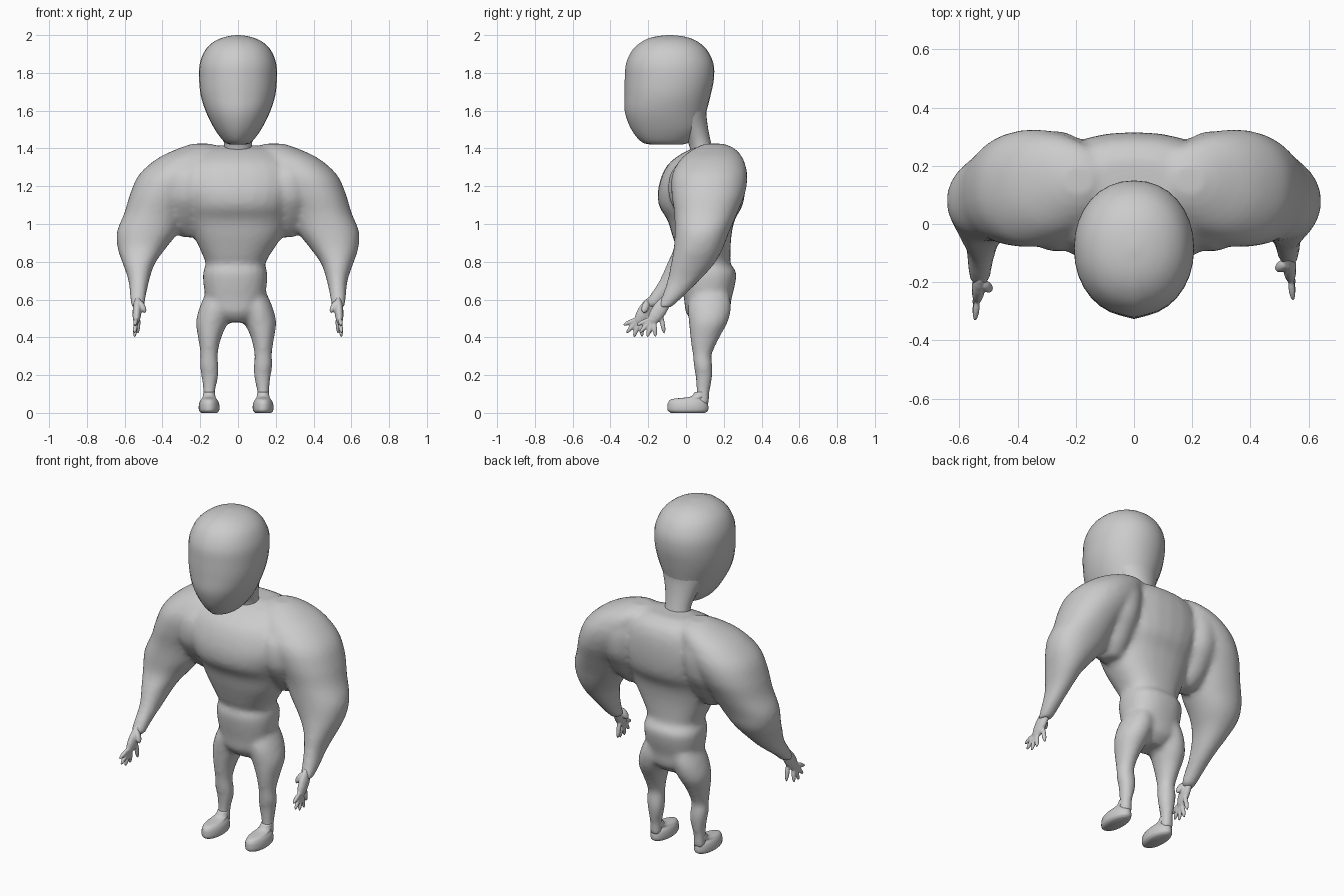
import bpy, bmesh, math
from mathutils import Vector, Matrix

if "Cube" in bpy.data.objects:
    bpy.data.objects.remove(bpy.data.objects["Cube"])

grey = bpy.data.materials.new("plain grey")
grey.use_nodes = True
COLOUR = (0.6, 0.6, 0.6, 1)
grey.diffuse_color = COLOUR
grey.node_tree.nodes["Principled BSDF"].inputs["Base Color"].default_value = COLOUR


def spline(a, b, c, d, t):
    return 0.5 * (2 * b + (c - a) * t + (2 * a - 5 * b + 4 * c - d) * t * t
                  + (3 * b - a - 3 * c + d) * t ** 3)


def loft(bm, stations, sides=28, steps=4, power=1.0, ridge=0.0):
    """Skin level rings; each station is (x, y, z, half width, half depth)."""
    p = [Vector(s) for s in stations]
    p = [p[0]] + p + [p[-1]]
    rows = [spline(*p[i:i + 4], k / steps)
            for i in range(len(p) - 3) for k in range(steps)] + [p[-1]]
    rings = []
    for x, y, z, rx, ry in rows:
        ring = []
        for k in range(sides):
            a = math.tau * k / sides
            c, s = math.cos(a), math.sin(a)
            push = ridge if s < -0.999 else 0
            ring.append(bm.verts.new((
                x + rx * math.copysign(abs(c) ** power, c),
                y + ry * math.copysign(abs(s) ** power, s) - push, z)))
        rings.append(ring)
    for lo, hi in zip(rings, rings[1:]):
        for k in range(sides):
            n = (k + 1) % sides
            bm.faces.new((lo[k], lo[n], hi[n], hi[k]))
    bm.faces.new(rings[0])
    bm.faces.new(rings[-1])


def ellipsoid(bm, a, b, wide, thick):
    """Stretched ball from a to b, thin across x."""
    a, b = Vector(a), Vector(b)
    axis = (b - a).normalized()
    side = axis.cross(Vector((1, 0, 0))).normalized()
    flat = side.cross(axis)
    rot = Matrix((flat, side, axis)).transposed().to_4x4()
    size = Matrix.Diagonal((thick, wide, (b - a).length / 2, 1))
    bmesh.ops.create_uvsphere(bm, u_segments=12, v_segments=8, radius=1,
                              matrix=Matrix.Translation((a + b) / 2) @ rot @ size)


def finish(bm, name, voxel=0, rounds=0):
    bmesh.ops.recalc_face_normals(bm, faces=bm.faces)
    for f in bm.faces:
        f.smooth = True
    mesh = bpy.data.meshes.new(name)
    bm.to_mesh(mesh)
    bm.free()
    mesh.materials.append(grey)
    ob = bpy.data.objects.new(name, mesh)
    bpy.context.collection.objects.link(ob)
    if voxel:
        mod = ob.modifiers.new("fuse", 'REMESH')
        mod.mode = 'VOXEL'
        mod.voxel_size = voxel
        mod.use_smooth_shade = True
    if rounds:
        mod = ob.modifiers.new("soften", 'SMOOTH')
        mod.factor = 0.5
        mod.iterations = rounds
    return ob


# Torso with chest, waist, belly roll and hips
body = bmesh.new()
loft(body, [(-.01, .11, .48, .06, .07), (-.015, .115, .53, .13, .115),
            (-.015, .115, .6, .153, .125), (-.015, .118, .68, .168, .142),
            (-.015, .118, .745, .17, .148), (-.013, .11, .785, .158, .128),
            (-.01, .1, .83, .175, .135), (0, .085, .93, .23, .155),
            (0, .08, 1.02, .265, .178), (0, .078, 1.1, .29, .222),
            (0, .085, 1.2, .32, .23), (0, .105, 1.31, .3, .205),
            (0, .135, 1.38, .24, .145), (0, .15, 1.415, .15, .07)], power=.85)

for s in (-1, 1):
    # Muscle joining chest, back and shoulder above the armpit
    loft(body, [(s * .255, .11, .93, .045, .05), (s * .265, .11, .98, .085, .1),
                (s * .27, .105, 1.06, .12, .155), (s * .27, .108, 1.15, .14, .2),
                (s * .26, .118, 1.27, .14, .2), (s * .22, .14, 1.37, .12, .13)])
    # Arm: shoulder, upper arm, elbow and forearm
    sway = .035 * s
    loft(body, [(s * .53, -.15 + sway, .56, .034, .04),
                (s * .53, -.11 + sway, .61, .042, .055),
                (s * .525, -.035 + sway * .6, .7, .055, .085),
                (s * .525, .025 + sway * .3, .79, .085, .115),
                (s * .51, .065, .87, .127, .13),
                (s * .478, .085, .96, .163, .145),
                (s * .438, .105, 1.06, .163, .168),
                (s * .393, .118, 1.16, .178, .195),
                (s * .335, .125, 1.26, .19, .2),
                (s * .27, .138, 1.345, .16, .165),
                (s * .21, .15, 1.398, .11, .11),
                (s * .19, .15, 1.425, .05, .05)], power=.93)
    # Leg: ankle, calf, knee and thigh
    x = s * .143 - .01
    loft(body, [(x, .085, .04, .035, .04), (x, .09, .11, .032, .036),
                (x - s * .004, .095, .2, .046, .046), (x, .09, .255, .05, .05),
                (x, .086, .31, .046, .051), (x - s * .003, .1, .4, .062, .078),
                (x - s * .015, .118, .48, .085, .103),
                (x - s * .035, .125, .56, .085, .115),
                (x - s * .05, .13, .63, .07, .1)])
finish(body, "body", .016, 5)

# Neck, leaning forward and flaring into the back of the skull
neck = bmesh.new()
loft(neck, [(0, .09, 1.33, .08, .07), (0, .083, 1.39, .073, .06),
            (0, .065, 1.45, .078, .063), (0, .035, 1.52, .1, .08),
            (0, .0, 1.6, .135, .108), (0, -.03, 1.7, .16, .15)])
finish(neck, "neck")

# Head with a faint centre ridge on the face
head = bmesh.new()
loft(head, [(0, -.1, 1.42, .04, .075), (0, -.105, 1.435, .073, .125),
            (0, -.1, 1.5, .122, .183), (0, -.105, 1.59, .168, .212),
            (0, -.095, 1.68, .197, .225), (0, -.085, 1.77, .206, .233),
            (0, -.083, 1.85, .202, .228), (0, -.083, 1.92, .174, .195),
            (0, -.083, 1.965, .128, .145), (0, -.083, 1.99, .07, .085),
            (0, -.083, 2.0, .01, .012)], sides=32, power=.95, ridge=.006)
finish(head, "head")

for s, side in ((-1, "right"), (1, "left")):
    # Foot
    foot = bmesh.new()
    x = s * .143 - .01
    loft(foot, [(x, .01, 0, .042, .09), (x, .01, .012, .053, .106),
                (x, .01, .035, .055, .108), (x, .01, .058, .05, .103),
                (x, .015, .074, .04, .085), (x, .065, .085, .034, .045),
                (x, .08, .11, .03, .034)])
    finish(foot, side + "_foot")

    # Hand: palm, four spread fingers and a thumb
    hand = bmesh.new()
    y = -.195 + .035 * s
    ellipsoid(hand, (s * .528, y + .07, .62), (s * .54, y - .035, .465), .04, .024)
    for k in range(4):
        turn = math.radians(24 + 24 * k)
        reach = Vector((s * .1, -math.cos(turn), -math.sin(turn)))
        base = Vector((s * .537, y - .012, .505))
        ellipsoid(hand, base + reach * .01, base + reach * (.1, .112, .112, .104)[k],
                  .013, .012)
    ellipsoid(hand, (s * .528, y + .025, .53), (s * .53, y + .045, .42), .013, .013)
    ellipsoid(hand, (s * .522, y + .025, .595), (s * .49, y + .005, .53), .02, .016)
    finish(hand, side + "_hand", .005, 3)
